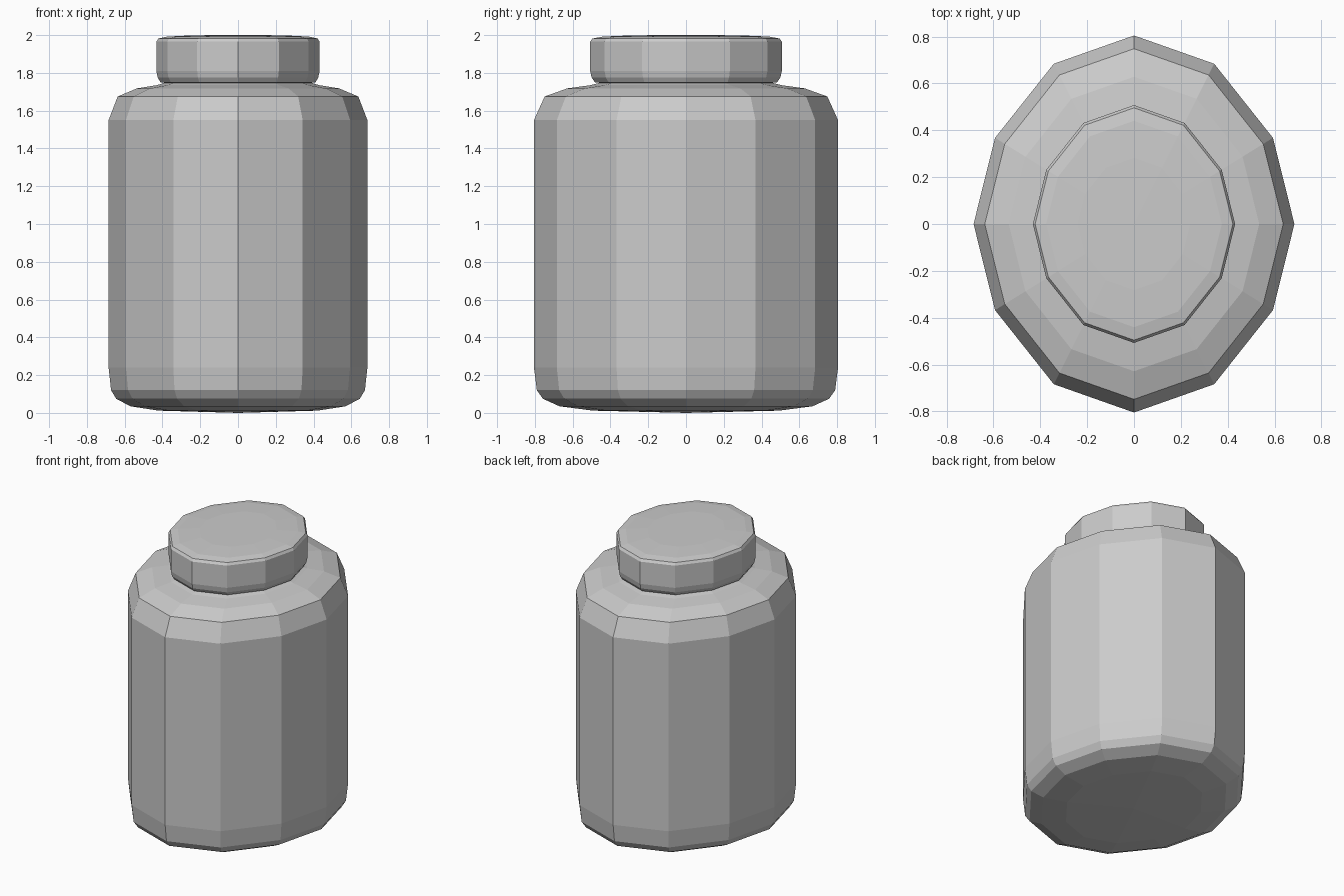
import bpy, bmesh, math

cube = bpy.data.objects.get("Cube")
if cube:
    bpy.data.objects.remove(cube, do_unlink=True)

SIDES = 12
DEPTH = 1.175  # oval: depth relative to width

grey = bpy.data.materials.new("plain_grey")
grey.use_nodes = True
colour = (0.6, 0.6, 0.6, 1)
grey.diffuse_color = colour
grey.node_tree.nodes["Principled BSDF"].inputs["Base Color"].default_value = colour


def outline(i):
    """Point on the slightly pointed oval cross-section."""
    a = 2 * math.pi * i / SIDES
    s = math.sin(a)
    return math.cos(a), DEPTH * math.copysign(abs(s) ** 1.13, s)


def oval_lathe(name, profile, bottom_z, top_z):
    """Skin oval rings and close both ends with shallow fans."""
    bm = bmesh.new()
    rings = [[bm.verts.new((r * x, r * y, z)) for x, y in map(outline, range(SIDES))]
             for r, z in profile]
    bottom = bm.verts.new((0, 0, bottom_z))
    top = bm.verts.new((0, 0, top_z))
    for i in range(SIDES):
        j = (i + 1) % SIDES
        for low, high in zip(rings, rings[1:]):
            bm.faces.new((low[i], low[j], high[j], high[i]))
        bm.faces.new((bottom, rings[0][j], rings[0][i]))
        bm.faces.new((top, rings[-1][i], rings[-1][j]))
    bmesh.ops.recalc_face_normals(bm, faces=bm.faces)
    mesh = bpy.data.meshes.new(name)
    bm.to_mesh(mesh)
    bm.free()
    mesh.materials.append(grey)
    obj = bpy.data.objects.new(name, mesh)
    bpy.context.collection.objects.link(obj)
    return obj


# Jar: rounded base, straight wall, shoulder and neck
oval_lathe("jar_body", [
    (0.42, 0.012), (0.57, 0.035), (0.645, 0.075), (0.672, 0.12), (0.685, 0.24),
    (0.685, 1.55), (0.637, 1.675), (0.535, 1.718), (0.43, 1.735), (0.38, 1.75),
    (0.37, 1.80)], 0.0, 1.80)

# Lid: bevelled oval cap
oval_lathe("lid", [
    (0.37, 1.745), (0.41, 1.75), (0.425, 1.775), (0.432, 1.81), (0.432, 1.965),
    (0.422, 1.982), (0.375, 1.992), (0.24, 1.999)], 1.745, 2.0)
